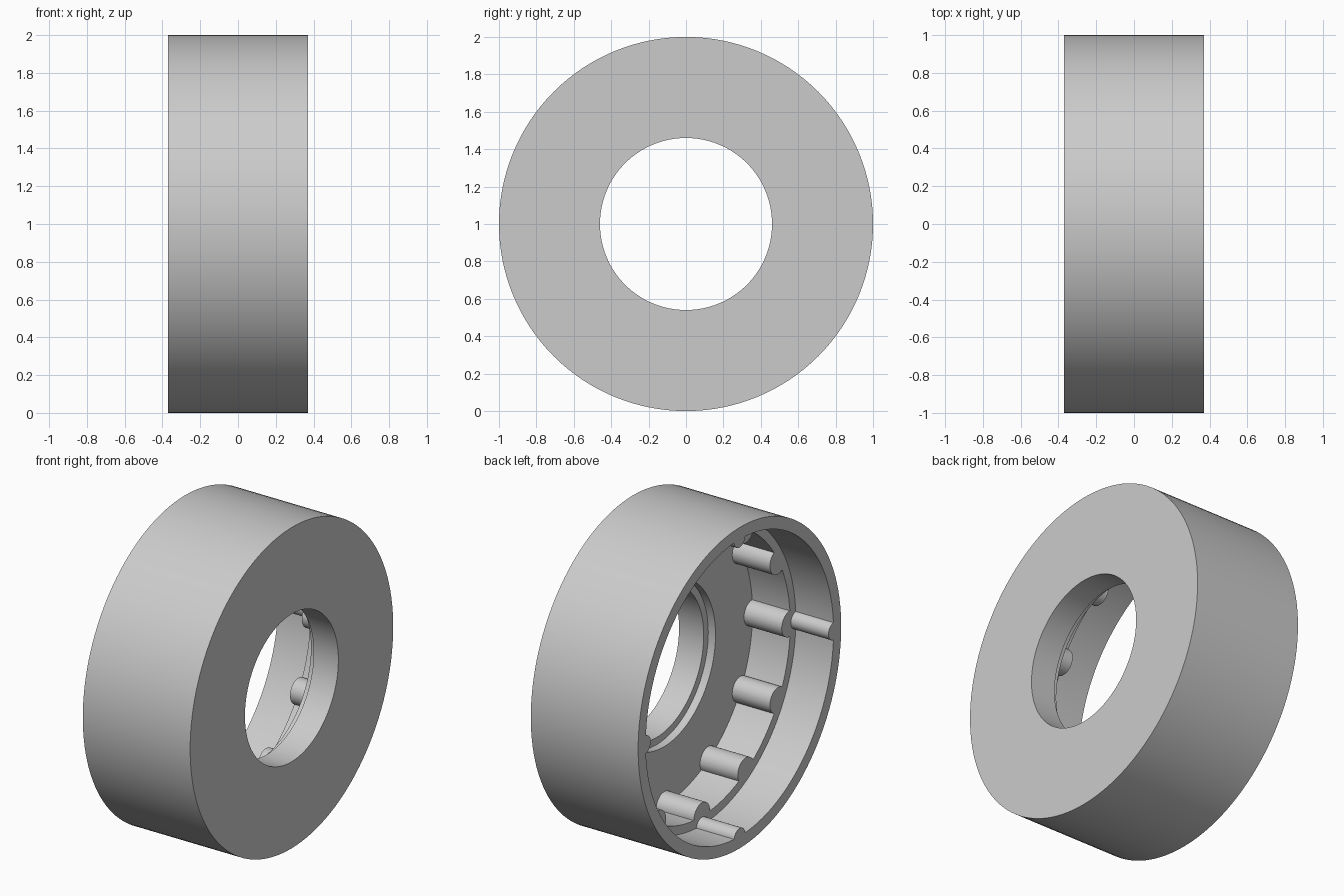
import bpy, bmesh
from math import cos, sin, tau, pi
from mathutils import Matrix, Vector

if "Cube" in bpy.data.objects:
    bpy.data.objects.remove(bpy.data.objects["Cube"])

AXIS_Z = 1.0
LEDGE_X, FLOOR_X, HALF = -0.11, 0.15, 0.37


def make_object(name, bm):
    bmesh.ops.recalc_face_normals(bm, faces=bm.faces)
    mesh = bpy.data.meshes.new(name)
    bm.to_mesh(mesh)
    bm.free()
    obj = bpy.data.objects.new(name, mesh)
    bpy.context.collection.objects.link(obj)
    return obj


def lathe(name, profile, segments=128):
    """Revolve a closed (x, radius) profile around the horizontal x axis."""
    bm = bmesh.new()
    rings = [[bm.verts.new((x, r * cos(tau * i / segments), AXIS_Z + r * sin(tau * i / segments)))
              for x, r in profile] for i in range(segments)]
    n = len(profile)
    for i in range(segments):
        a, b = rings[i], rings[(i + 1) % segments]
        for j in range(n):
            k = (j + 1) % n
            bm.faces.new((a[j], a[k], b[k], b[j]))
    return make_object(name, bm)


def ribs(name, count, ring_radius, rib_radius, x0, x1):
    """Round ribs parallel to the axis, spaced evenly on a circle."""
    bm = bmesh.new()
    for i in range(count):
        a = tau * i / count
        pos = Vector(((x0 + x1) / 2, ring_radius * cos(a), AXIS_Z + ring_radius * sin(a)))
        bmesh.ops.create_cone(bm, cap_ends=True, segments=32, radius1=rib_radius,
                              radius2=rib_radius, depth=x1 - x0,
                              matrix=Matrix.Translation(pos) @ Matrix.Rotation(pi / 2, 4, 'Y'))
    return make_object(name, bm)


# Housing: outer wall, stepped inside, thick end plate with counterbored hole
housing = lathe("ring_housing", [
    (-HALF, 1.0), (HALF, 1.0), (HALF, 0.46), (0.20, 0.46), (0.20, 0.505),
    (FLOOR_X, 0.505), (FLOOR_X, 0.87), (LEDGE_X, 0.87), (LEDGE_X, 0.925), (-HALF, 0.925)])

# Twelve ribs below the ledge, four slimmer ones reaching the rim
inner = ribs("inner_ribs", 12, 0.865, 0.08, LEDGE_X, FLOOR_X + 0.04)
rim = ribs("rim_ribs", 4, 0.93, 0.055, -HALF, LEDGE_X + 0.04)

# Fuse the ribs into the housing
bpy.context.view_layer.objects.active = housing
housing.select_set(True)
for part in (inner, rim):
    mod = housing.modifiers.new("fuse_" + part.name, 'BOOLEAN')
    mod.operation = 'UNION'
    mod.solver = 'EXACT'
    mod.object = part
    bpy.ops.object.modifier_apply(modifier=mod.name)
    bpy.data.objects.remove(part)

bpy.ops.object.shade_smooth_by_angle(angle=pi / 6)
